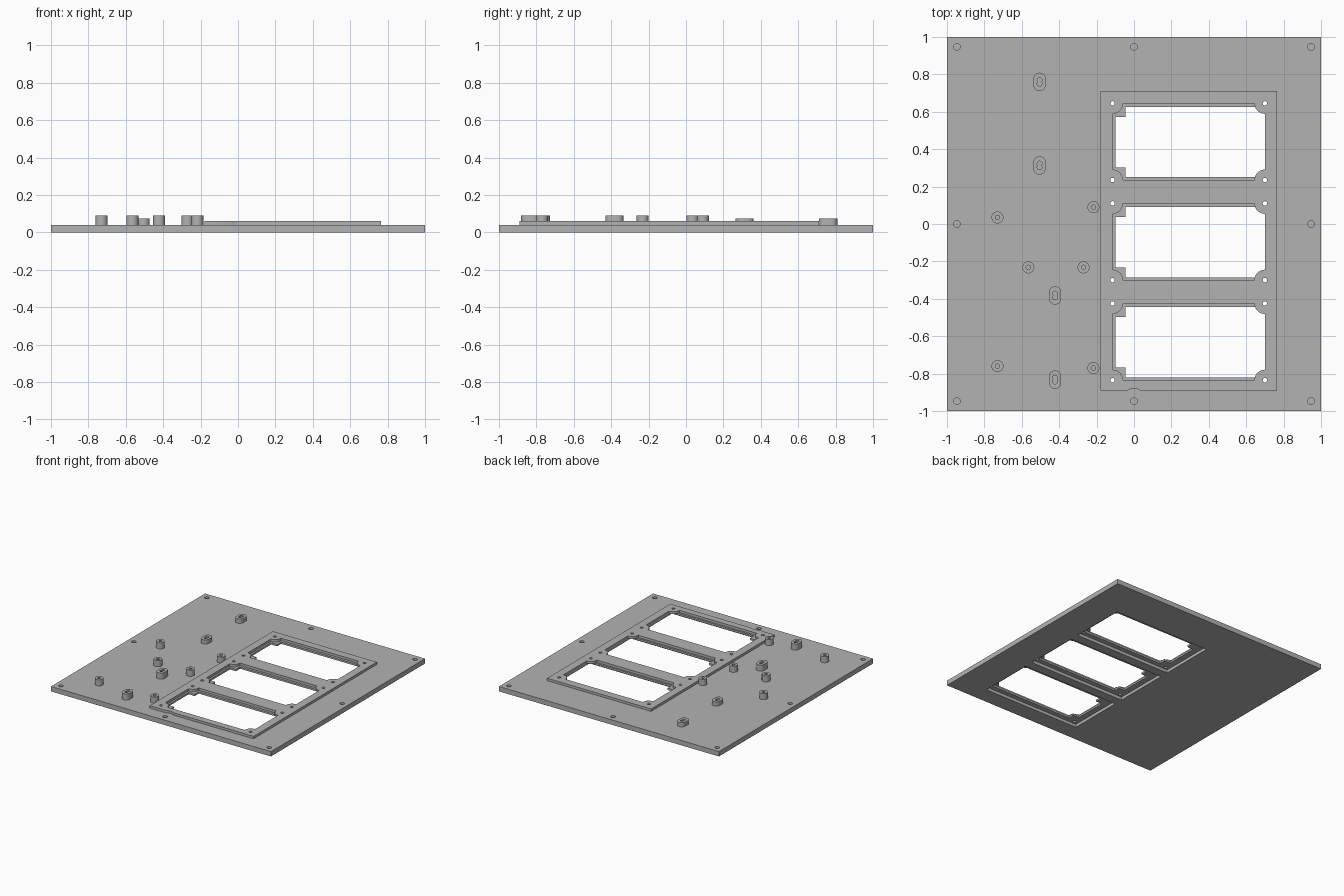
import bpy, bmesh
from math import pi, cos, sin

old = bpy.data.objects.get("Cube")
if old:
    bpy.data.objects.remove(old, do_unlink=True)

grey = bpy.data.materials.new("plain grey")
grey.use_nodes = True
colour = (0.45, 0.45, 0.45, 1)
grey.diffuse_color = colour
grey.node_tree.nodes["Principled BSDF"].inputs["Base Color"].default_value = colour


def prism(name, points, z0, z1):
    """Extrude a flat outline from z0 to z1."""
    bm = bmesh.new()
    face = bm.faces.new([bm.verts.new((x, y, z0)) for x, y in points])
    top = bmesh.ops.extrude_face_region(bm, geom=[face])["geom"]
    verts = [v for v in top if isinstance(v, bmesh.types.BMVert)]
    bmesh.ops.translate(bm, verts=verts, vec=(0, 0, z1 - z0))
    bmesh.ops.recalc_face_normals(bm, faces=bm.faces)
    mesh = bpy.data.meshes.new(name)
    bm.to_mesh(mesh)
    bm.free()
    mesh.materials.append(grey)
    ob = bpy.data.objects.new(name, mesh)
    bpy.context.collection.objects.link(ob)
    return ob


def arc(cx, cy, r, start, end, n):
    return [(cx + r * cos(start + (end - start) * i / n),
             cy + r * sin(start + (end - start) * i / n)) for i in range(n + 1)]


def circle(cx, cy, r, n=24):
    return arc(cx, cy, r, 0, 2 * pi, n)[:-1]


def rect(x0, x1, y0, y1):
    return [(x0, y0), (x1, y0), (x1, y1), (x0, y1)]


def select(ob):
    bpy.ops.object.select_all(action="DESELECT")
    ob.select_set(True)
    bpy.context.view_layer.objects.active = ob


def cut(ob, points, z0, z1):
    cutter = prism("cutter", points, z0, z1)
    cutter.hide_render = True
    select(ob)
    mod = ob.modifiers.new("cut", "BOOLEAN")
    mod.operation, mod.solver, mod.object = "DIFFERENCE", "EXACT", cutter
    bpy.ops.object.modifier_apply(modifier=mod.name)
    bpy.data.objects.remove(cutter, do_unlink=True)


def finish(ob):
    select(ob)
    bpy.ops.object.shade_smooth_by_angle(angle=0.6)


BASE, PANEL = 0.04, 0.06
LEFT, RIGHT, HALF = -0.115, 0.70, 0.205     # window screw rectangle
WINDOWS = (0.44, -0.095, -0.63)             # window centres in y

base = prism("base_plate", rect(-1, 1, -1, 1), 0, BASE)
panel = prism("raised_panel", rect(-0.18, 0.765, -0.89, 0.71), BASE, PANEL)

for cy in WINDOWS:
    lo, hi = cy - HALF, cy + HALF
    # Underside pocket
    cut(base, rect(-0.15, 0.73, cy - 0.23, cy + 0.23), -0.1, 0.025)
    # Opening in the thin ledge, with square tabs at the left corners
    a, b, tab = cy - 0.19, cy + 0.185, 0.053
    cut(base, [(-0.045, a), (RIGHT, a), (RIGHT, b), (-0.045, b),
               (-0.045, b - tab), (-0.10, b - tab),
               (-0.10, a + tab), (-0.045, a + tab)], -0.1, 0.1)
    # Panel opening with rounded ears at the screw corners
    r = 0.056
    outline = (arc(LEFT, lo, r, pi / 2, 0, 8) + arc(RIGHT, lo, r, pi, pi / 2, 8)
               + arc(RIGHT, hi, r, 1.5 * pi, pi, 8) + arc(LEFT, hi, r, 2 * pi, 1.5 * pi, 8))
    cut(panel, outline, 0, 0.1)
    # Screw holes
    for x in (LEFT, RIGHT):
        for y in (lo, hi):
            for ob in (base, panel):
                cut(ob, circle(x, y, 0.012, 16), -0.1, 0.1)

# Clearance notch at the panel's front edge
cut(panel, circle(0, -0.945, 0.065, 32), 0, 0.1)

# Blind holes around the plate rim
for x in (-0.947, 0, 0.947):
    for y in (-0.947, 0, 0.947):
        if x or y:
            cut(base, circle(x, y, 0.018), 0.008, 0.1)

finish(base)
finish(panel)

# Round standoffs
for x, y in ((-0.73, 0.035), (-0.565, -0.232), (-0.27, -0.232),
             (-0.217, 0.09), (-0.73, -0.76), (-0.217, -0.77)):
    post = prism("round_standoff", circle(x, y, 0.032), BASE, 0.09)
    cut(post, circle(x, y, 0.012, 16), 0, 0.2)
    finish(post)

# Oblong standoffs with paired holes
for x, y, top in ((-0.505, 0.76, 0.075), (-0.505, 0.313, 0.075),
                  (-0.422, -0.382, 0.09), (-0.422, -0.832, 0.09)):
    outline = (arc(x, y + 0.016, 0.033, 0, pi, 12)
               + arc(x, y - 0.016, 0.033, pi, 2 * pi, 12))
    post = prism("oblong_standoff", outline, BASE, top)
    for side in (-1, 1):
        cut(post, circle(x, y + side * 0.01, 0.013, 16), 0, 0.2)
    finish(post)
